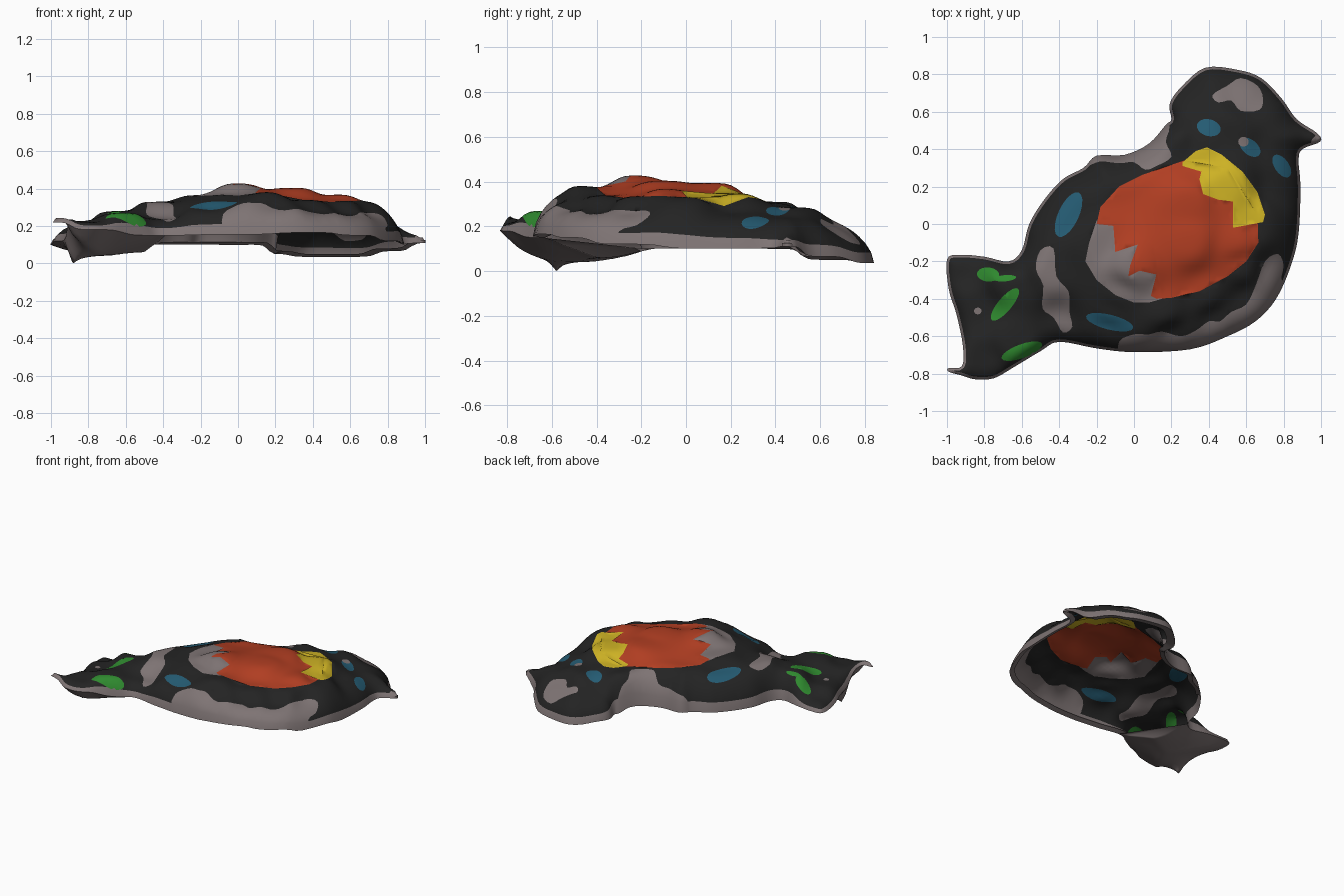
import bpy, bmesh, math
from mathutils import Vector
from mathutils.geometry import delaunay_2d_cdt, intersect_point_line

if "Cube" in bpy.data.objects:
    bpy.data.objects.remove(bpy.data.objects["Cube"])

# Flat paints
PAINT = {"charcoal": (.017, .017, .017), "warm_grey": (.21, .175, .175), "rust_orange": (.44, .048, .016),
         "yellow": (.62, .45, .018), "blue": (.018, .105, .17), "green": (.028, .25, .028)}
mats = []
for name, rgb in PAINT.items():
    m = bpy.data.materials.new(name)
    m.diffuse_color = (*rgb, 1)
    m.use_nodes = True
    m.node_tree.nodes["Principled BSDF"].inputs["Base Color"].default_value = m.diffuse_color
    mats.append(m)

# Bird silhouette seen from above
OUTLINE = [(-1, -.19), (-.93, -.165), (-.8, -.175), (-.67, -.2), (-.6, -.14), (-.56, 0), (-.48, .13),
           (-.38, .24), (-.27, .3), (-.2, .365), (-.05, .37), (.08, .43), (.17, .53), (.2, .56), (.19, .64),
           (.25, .73), (.38, .835), (.55, .825), (.68, .78), (.79, .67), (.87, .56), (.98, .485), (.995, .44),
           (.9, .4), (.88, .34), (.89, .2), (.88, -.05), (.84, -.22), (.76, -.4), (.65, -.52), (.5, -.6),
           (.3, -.67), (0, -.685), (-.2, -.665), (-.4, -.63), (-.5, -.68), (-.65, -.77), (-.75, -.825),
           (-.85, -.83), (-.92, -.81), (-.99, -.79), (-.99, -.77), (-.92, -.76), (-.915, -.65),
           (-.95, -.48), (-.99, -.35)]

# Crown heights with shoulder width: x, y, z, width
CROWN = [(-.01, -.24, .43, .2), (.3, -.1, .405, .2), (.3, .12, .395, .2), (.55, -.1, .37, .2), (.5, .2, .35, .2),
         (.66, 0, .33, .2), (.35, .38, .305, .25), (-.2, -.1, .365, .2), (-.08, -.38, .37, .18),
         (.16, -.49, .385, .13), (.38, -.38, .34, .16), (.58, -.23, .335, .18), (.73, -.26, .25, .14),
         (.61, -.41, .255, .13), (.45, -.52, .265, .12), (.2, -.6, .285, .11), (-.4, -.56, .235, .1),
         (-.15, -.57, .28, .11), (-.12, -.47, .335, .15), (-.4, .05, .31, .18), (-.1, .25, .345, .2),
         (-.45, -.25, .33, .15), (.2, .45, .31, .1), (.78, .2, .25, .18), (.5, .52, .285, .3),
         (.57, .69, .22, .28), (.78, .46, .235, .18), (.35, .68, .235, .28), (-.65, -.3, .28, .12),
         (-.63, -.64, .27, .07), (-.85, -.45, .2, .1), (-.8, -.75, .22, .08), (-.93, -.22, .15, .08),
         (-.97, -.78, .25, .03), (.97, .46, .16, .06)]
# Rim heights: x, y, z
RIM = [(-.99, -.2, .1), (-.97, -.78, .22), (-.8, -.82, .18), (-.45, -.64, .15), (0, -.68, .155), (.4, -.64, .165),
       (.65, -.52, .15), (.8, -.3, .12), (.88, .1, .1), (1, .45, .11), (.85, .6, .065), (.6, .82, .035),
       (.4, .83, .035), (.2, .62, .05), (.1, .42, .1), (-.2, .36, .1), (-.5, .1, .1), (-.6, -.2, .1),
       (-.95, -.5, .12)]
TIP = Vector((-.88, -.58))   # lowest point under the tail


def smooth_loop(pts, n=4):
    """Closed spline through the points."""
    out, k = [], len(pts)
    for i in range(k):
        a, b, c, d = (Vector(pts[(i + j) % k]) for j in (-1, 0, 1, 2))
        for s in range(n):
            t = s / n
            out.append(.5 * (2 * b + (c - a) * t + (2 * a - 5 * b + 4 * c - d) * t * t
                             + (3 * b - a - 3 * c + d) * t ** 3))
    return out


def oval(x, y, rx, ry, deg=0):
    a = math.radians(deg)
    c, s = math.cos(a), math.sin(a)
    ring = [(rx * math.cos(i * math.pi / 10), ry * math.sin(i * math.pi / 10)) for i in range(20)]
    return [Vector((x + u * c - v * s, y + u * s + v * c)) for u, v in ring]


def poly(*flat):
    return [Vector(flat[i:i + 2]) for i in range(0, len(flat), 2)]


def inside(p, loop):
    hit = False
    for a, b in zip(loop, loop[-1:] + loop[:-1]):
        if (a.y > p.y) != (b.y > p.y) and p.x < (b.x - a.x) * (p.y - a.y) / (b.y - a.y) + a.x:
            hit = not hit
    return hit


def edge_distance(p, loop):
    best = 9
    for a, b in zip(loop, loop[-1:] + loop[:-1]):
        q, t = intersect_point_line(p, a, b)
        q = a if t < 0 else b if t > 1 else q
        best = min(best, (p - Vector(q[:2])).length)
    return best


def blend(p, table, col):
    """Smooth average of nearby control values."""
    total = acc = 0
    for row in table:
        w = ((p.x - row[0]) ** 2 + (p.y - row[1]) ** 2 + .004) ** -2
        total += w
        acc += w * row[col]
    return acc / total


def inset(rule):
    """Silhouette points moved inwards, None where there is no room."""
    out = []
    for i, p in enumerate(edge):
        t = (edge[(i + 1) % len(edge)] - edge[i - 1]).normalized()
        dist = rule(p)
        q = p + Vector((t.y, -t.x)) * dist
        out.append(q if inside(q, edge) and edge_distance(q, edge) > dist * .85 else None)
    return out


edge = smooth_loop(OUTLINE)
lip = [q for q in inset(lambda p: .014) if q]

# Painted patches, later ones on top
belly = poly(-.2, .02, -.08, .02, .1, -.1, .15, -.4, .08, -.42, 0, -.42, -.1, -.38, -.2, -.3, -.26, -.2, -.24, -.1)
orange = poly(-.2, 0, -.18, .09, -.08, .2, .05, .265, .27, .34, .5, .3, .66, .05, .665, -.1, .6, -.2, .5, -.28,
              .35, -.36, .2, -.395, .12, -.4, .09, -.385, .12, -.27, .03, -.25, -.03, -.28, -.02, -.22,
              .02, -.11, -.1, -.15, -.11, -.01)
yellow = poly(.26, .33, .33, .39, .39, .41, .47, .37, .58, .28, .66, .17, .7, .05, .69, .01, .53, -.02,
              .53, .12, .45, .13, .37, .16, .35, .24, .36, .28, .26, .31)
flank = smooth_loop([(-.08, -.63), (0, -.59), (.08, -.59), (.15, -.575), (.25, -.6), (.33, -.57), (.4, -.52),
                     (.46, -.52), (.52, -.47), (.6, -.43), (.65, -.33), (.7, -.2), (.77, -.16), (.8, -.22),
                     (.79, -.3), (.85, -.34), (.7, -.56), (.4, -.72), (-.03, -.72)], 3)
nape = smooth_loop([(-.25, .32), (-.18, .335), (-.08, .325), (0, .33), (.06, .29), (.12, .31), (.2, .36),
                    (.17, .44), (.19, .52), (.15, .6), (-.25, .45)], 3)
strip = smooth_loop([(-.5, -.14), (-.43, -.13), (-.415, -.28), (-.35, -.36), (-.345, -.47), (-.33, -.55),
                     (-.38, -.58), (-.43, -.5), (-.49, -.45), (-.485, -.33), (-.525, -.24)], 3)
crown_spot = smooth_loop([(.42, .69), (.5, .74), (.57, .78), (.66, .74), (.69, .67), (.67, .61), (.57, .605),
                          (.52, .66), (.45, .65)], 3)
PATCHES = [(belly, 1), (orange, 2), (yellow, 3), (flank, 1), (nape, 1), (strip, 1), (crown_spot, 1)]
PATCHES += [(oval(*o), 4) for o in [(.4, .515, .065, .045, -15), (.62, .41, .065, .04, -40),
                                    (.79, .31, .07, .038, -55), (-.35, .05, .13, .055, 65),
                                    (-.13, -.525, .13, .04, -14)]]
PATCHES += [(oval(*o), 5) for o in [(-.78, -.27, .06, .038, -5), (-.69, -.29, .06, .017, 5),
                                    (-.69, -.43, .11, .037, 50), (-.6, -.68, .115, .037, 20)]]
PATCHES += [(oval(.585, .44, .028, .026), 1), (oval(-.835, -.465, .02, .018), 1)]


def make(name, verts, faces, slots):
    me = bpy.data.meshes.new(name)
    me.from_pydata(verts, [], faces)
    for m in mats:
        me.materials.append(m)
    me.polygons.foreach_set("material_index", slots)
    me.polygons.foreach_set("use_smooth", [True] * len(faces))
    ob = bpy.data.objects.new(name, me)
    bpy.context.collection.objects.link(ob)
    bm = bmesh.new()
    bm.from_mesh(me)
    bmesh.ops.delete(bm, geom=[v for v in bm.verts if not v.link_faces], context='VERTS')
    bm.to_mesh(me)
    bm.free()
    return ob


def sheet(name, loops, height, keep, paint, step=.025, flip=False):
    """Triangulated sheet inside the silhouette, raised by a height rule."""
    pts, links = [], []
    for loop in loops:
        k, n = len(pts), len(loop)
        pts += loop
        links += [(k + i, k + (i + 1) % n) for i in range(n)]
    n = int(1 / step)
    for i in range(-n, n + 1):
        for j in range(-n, n + 1):
            p = Vector(((i + .5 * (j % 2)) * step, j * step))
            if inside(p, edge) and edge_distance(p, edge) > .022:
                pts.append(p)
    vs, _, fs, *_ = delaunay_2d_cdt(pts, links, [], 0, 1e-5)
    dist = [edge_distance(v, edge) for v in vs]
    verts = [(v.x, v.y, height(v, d)) for v, d in zip(vs, dist)]
    faces, slots = [], []
    for f in fs:
        c = sum((vs[i] for i in f), Vector((0, 0))) / 3
        if inside(c, edge) and keep(c):
            faces.append(f[::-1] if flip else f)
            slots.append(paint(c, sum(dist[i] for i in f) / 3))
    return make(name, verts, faces, slots)


def shell_height(v, d):
    base, top = blend(v, RIM, 2), blend(v, CROWN, 2)
    t = min(d / blend(v, CROWN, 3), 1)
    return base + (top - base) * (1 - (1 - t) ** 2) ** .6


def floor_height(v, d):
    r = (v - TIP).length
    return blend(v, RIM, 2) * (r / (r + d + 1e-6)) ** 1.5


def body_paint(c, d):
    if d < .0115 or c.x > .955:
        return 1
    slot = 0
    for loop, k in PATCHES:
        if inside(c, loop):
            slot = k
    return slot


# Hollow painted bird body, open below
body = sheet("bird_shell", [edge, lip] + [p for p, _ in PATCHES], shell_height, lambda c: True, body_paint)

# Closed floor under the tail, ending in a straight lip at the tail root
A, B = Vector((-.39, -.625)), Vector((-.6, -.16))
under = sheet("tail_underside", [edge, [A, B], [TIP, TIP + Vector((.02, 0))]], floor_height,
              lambda c: (B - A).cross(c - A) > 0, lambda c, d: 1, flip=True)

# Rolled lip turned inwards under the open rim, wider below the head
verts, faces = [], []
for p, q in zip(edge, inset(lambda p: .06 if p.y > .58 else .035)):
    z = blend(p, RIM, 2)
    q = q or p
    verts += [(p.x, p.y, z), (q.x, q.y, z + .015)]
n = len(edge)
for i in range(n):
    j = (i + 1) % n
    if edge[i].x > -.45 and edge[j].x > -.45:
        faces.append((2 * i, 2 * j, 2 * j + 1, 2 * i + 1))
roll = make("rolled_lip", verts, faces, [1] * len(faces))

# Rest the model on the ground
parts = (body, under, roll)
low = min(v.co.z for o in parts for v in o.data.vertices)
for o in parts:
    for v in o.data.vertices:
        v.co.z -= low
